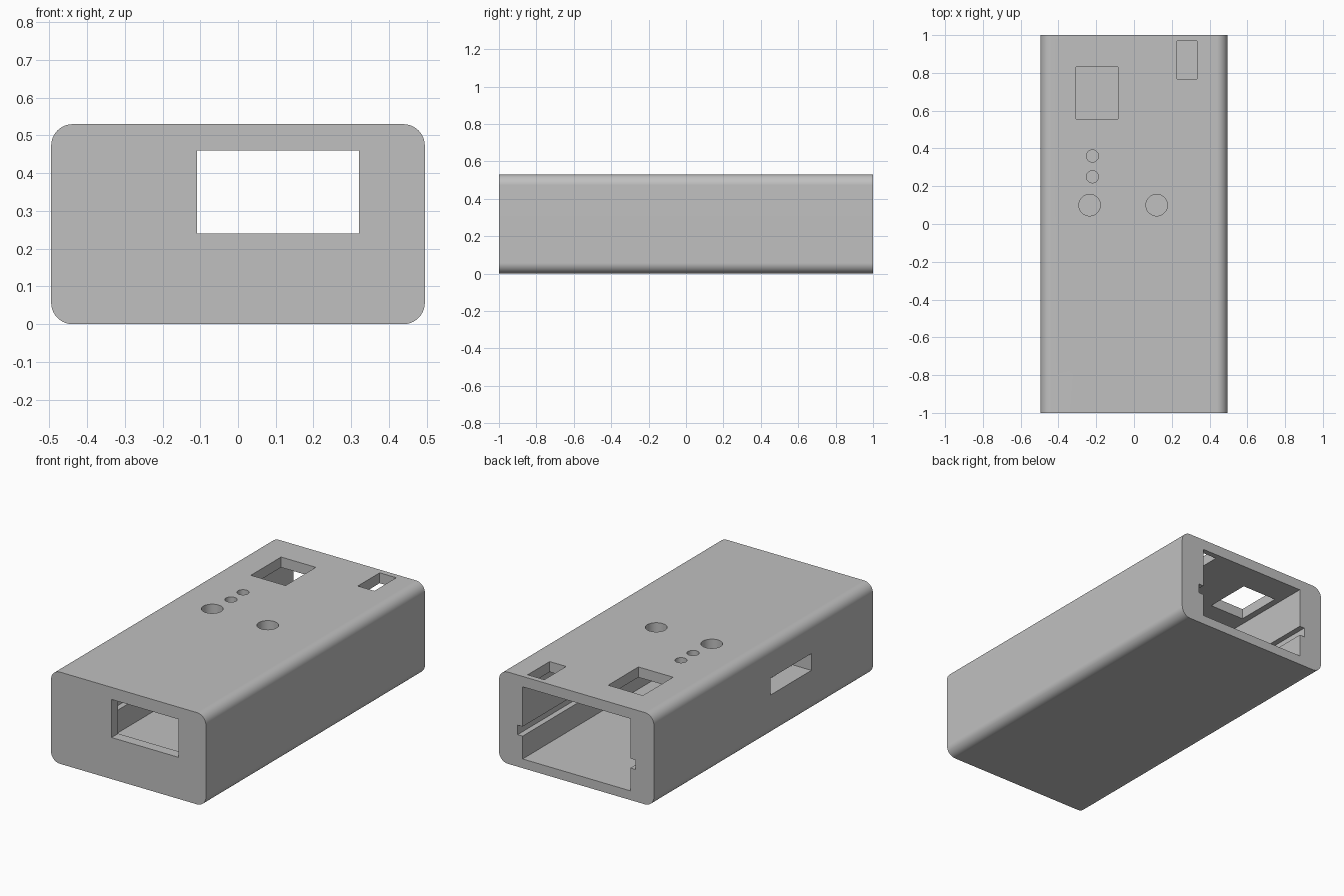
import bpy
import bmesh
from mathutils import Matrix, Vector

if "Cube" in bpy.data.objects:
    bpy.data.objects.remove(bpy.data.objects["Cube"], do_unlink=True)

grey = bpy.data.materials.new("plain grey")
grey.use_nodes = True
colour = (0.53, 0.53, 0.53, 1)
grey.diffuse_color = colour
grey.node_tree.nodes["Principled BSDF"].inputs["Base Color"].default_value = colour


def make_object(name, bm):
    mesh = bpy.data.meshes.new(name)
    bm.to_mesh(mesh)
    bm.free()
    mesh.materials.append(grey)
    obj = bpy.data.objects.new(name, mesh)
    bpy.context.collection.objects.link(obj)
    return obj


def box_mesh(low, high):
    bm = bmesh.new()
    low, high = Vector(low), Vector(high)
    place = Matrix.Translation((low + high) / 2) @ Matrix.Diagonal((high - low).to_4d())
    bmesh.ops.create_cube(bm, size=1, matrix=place)
    return bm


def box(name, low, high):
    return make_object(name, box_mesh(low, high))


def round_hole(name, x, y, radius):
    bm = bmesh.new()
    bmesh.ops.create_cone(bm, cap_ends=True, segments=40, radius1=radius, radius2=radius,
                          depth=0.2, matrix=Matrix.Translation((x, y, 0.52)))
    return make_object(name, bm)


# Outer case: a block with its four long edges rounded
bm = box_mesh((-0.495, -1, 0), (0.495, 1, 0.53))
long_edges = [e for e in bm.edges if abs(e.verts[0].co.y - e.verts[1].co.y) > 1]
bmesh.ops.bevel(bm, geom=long_edges, offset=0.057, segments=10, profile=0.5, affect='EDGES')
case = make_object("case", bm)

# Hollow inside, open at the back, with a board groove along both walls
inner_front = -0.94
cutters = [
    box("cavity", (-0.344, inner_front, 0.053), (0.344, 1.1, 0.47)),
    box("board_groove", (-0.376, inner_front, 0.185), (0.376, 1.1, 0.24)),
    # Openings in the front and the right-hand wall
    box("front_window", (-0.108, -1.1, 0.24), (0.32, -0.9, 0.46)),
    box("side_slot", (-0.6, -0.438, 0.24), (-0.3, -0.064, 0.337)),
    # Openings in the top
    box("top_window", (-0.307, 0.556, 0.4), (-0.085, 0.832, 0.6)),
    box("top_slot", (0.228, 0.768, 0.4), (0.334, 0.968, 0.6)),
]
for name, x, y, radius in (("upper_light", -0.22, 0.36, 0.032),
                           ("lower_light", -0.22, 0.25, 0.032),
                           ("right_button", -0.235, 0.1, 0.057),
                           ("left_button", 0.12, 0.1, 0.057)):
    cutters.append(round_hole(name, x, y, radius))

# Cut every opening, then discard the cutters
bpy.ops.object.select_all(action='DESELECT')
bpy.context.view_layer.objects.active = case
case.select_set(True)
for cutter in cutters:
    cutter.hide_render = True
    cut = case.modifiers.new(cutter.name, 'BOOLEAN')
    cut.operation = 'DIFFERENCE'
    cut.solver = 'EXACT'
    cut.object = cutter
    bpy.ops.object.modifier_apply(modifier=cut.name)
    bpy.data.objects.remove(cutter, do_unlink=True)

# Smooth rounded surfaces while the flat faces stay flat
bpy.ops.object.shade_smooth_by_angle(angle=0.5)
normals = case.modifiers.new("flat_face_normals", 'WEIGHTED_NORMAL')
normals.keep_sharp = True
